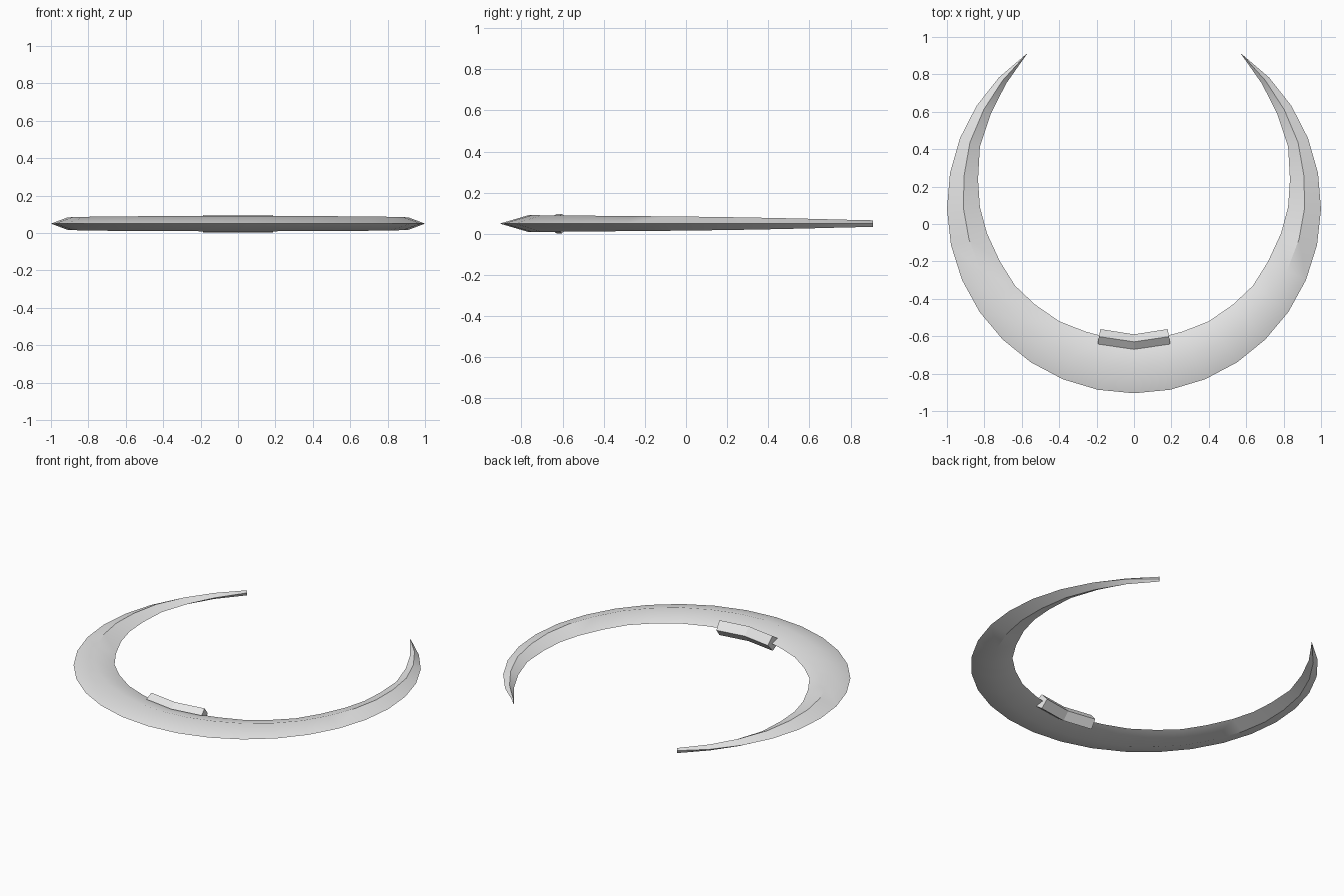
import bpy, bmesh, math

cube = bpy.data.objects.get("Cube")
if cube:
    bpy.data.objects.remove(cube, do_unlink=True)

steel = bpy.data.materials.new("grey_steel")
steel.use_nodes = True
GREY = (0.8, 0.8, 0.8, 1)
steel.diffuse_color = GREY
steel.node_tree.nodes["Principled BSDF"].inputs["Base Color"].default_value = GREY

MID_Z = 0.05


def loft(name, rings, smooth_angle=None):
    """Join closed rings of equal length and cap both ends."""
    bm = bmesh.new()
    loops = [[bm.verts.new(p) for p in ring] for ring in rings]
    n = len(loops[0])
    for a, b in zip(loops, loops[1:]):
        for i in range(n):
            j = (i + 1) % n
            bm.faces.new((a[i], a[j], b[j], b[i]))
    bm.faces.new(loops[0])
    bm.faces.new(loops[-1])
    bmesh.ops.remove_doubles(bm, verts=bm.verts, dist=0.0005)
    bmesh.ops.recalc_face_normals(bm, faces=bm.faces)
    mesh = bpy.data.meshes.new(name)
    bm.to_mesh(mesh)
    bm.free()
    mesh.materials.append(steel)
    obj = bpy.data.objects.new(name, mesh)
    bpy.context.collection.objects.link(obj)
    if smooth_angle:
        bpy.ops.object.select_all(action="DESELECT")
        obj.select_set(True)
        bpy.context.view_layer.objects.active = obj
        bpy.ops.object.shade_smooth_by_angle(angle=math.radians(smooth_angle))
    return obj


# Crescent blade: inner cutting edge from the front middle to the tip
inner = [(0, -.625), (.13, -.61), (.26, -.575), (.4, -.52), (.53, -.43),
         (.636, -.33), (.717, -.2), (.786, -.05), (.824, .09), (.834, .238),
         (.824, .414), (.765, .59), (.684, .75)]
STEP = math.radians(11.15)


def blade_ring(k, side):
    """Diamond section: outer edge, top ridge, inner edge, bottom ridge."""
    ox, oy = math.sin(k * STEP), 0.093 - 0.998 * math.cos(k * STEP)
    ix, iy = inner[k] if k < len(inner) else (ox - 0.002, oy - 0.001)
    mx, my = (ox + ix) / 2, (oy + iy) / 2
    h = 0.041 - 0.009 * (my + 0.76) - 0.0055 * max(0, my + 0.1) ** 2 * 2
    if k == len(inner):
        h = 0.016
    return [(side * ox, oy, MID_Z), (side * mx, my, MID_Z + h),
            (side * ix, iy, MID_Z), (side * mx, my, MID_Z - h)]


last = len(inner)
rings = [blade_ring(k, -1) for k in range(last, 0, -1)]
rings += [blade_ring(k, 1) for k in range(last + 1)]
loft("crescent_blade", rings, 36)

# Bent clip gripping the inner edge: notched diamond section (y offset, z offset)
section = [(-.04, .018), (0, .047), (.04, 0), (0, -.047), (-.04, -.018), (0, 0)]
clip_rings = []
for side in (-1, 0, 1):
    clip_rings.append([(side * (0.187 - 0.17 * dy), -0.63 + 0.028 * abs(side) + dy,
                        MID_Z + dz) for dy, dz in section])
loft("grip_clip", clip_rings)
